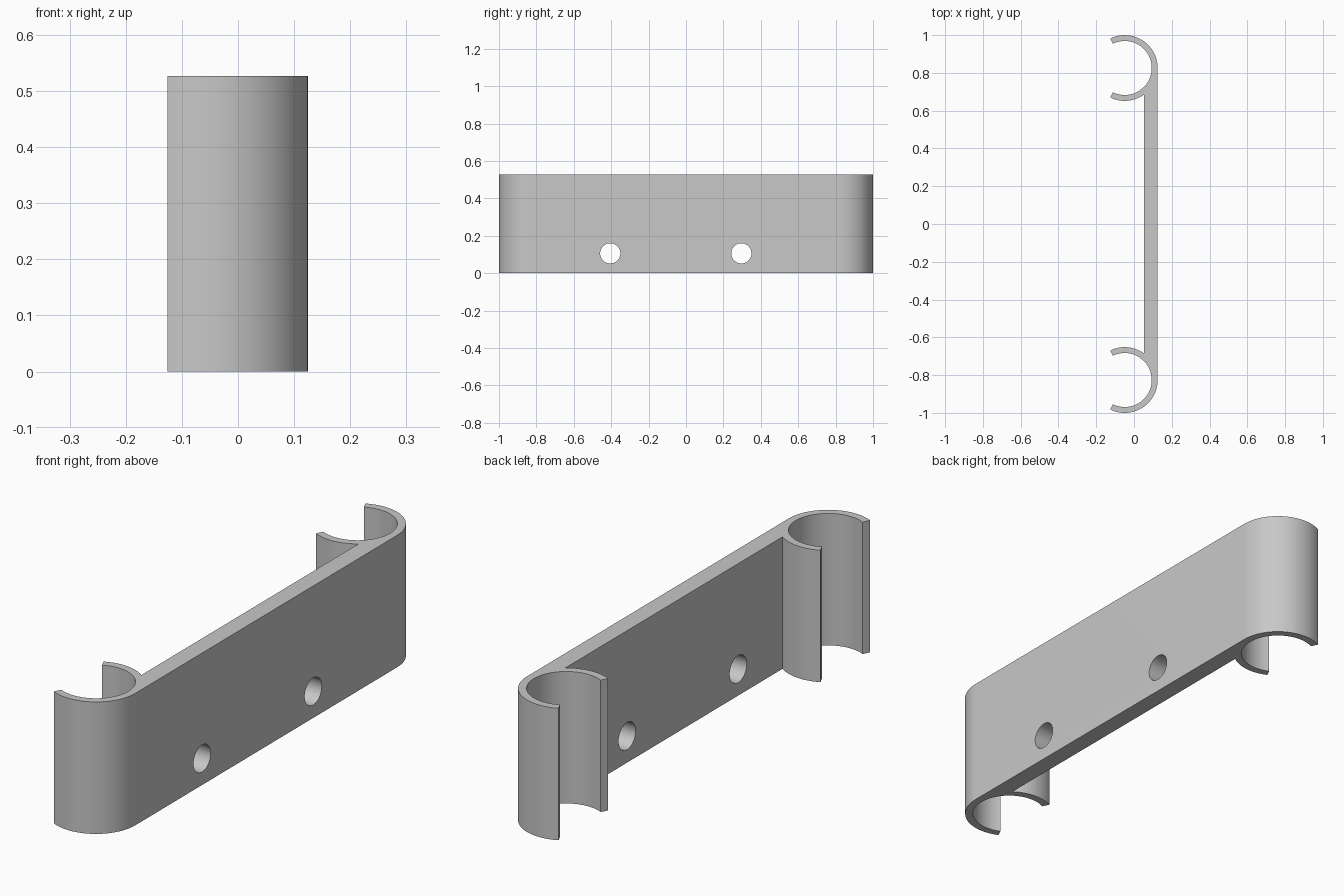
import bpy
import bmesh
from math import cos, sin, acos, radians
from mathutils import Matrix

cube = bpy.data.objects.get("Cube")
if cube:
    bpy.data.objects.remove(cube, do_unlink=True)

HEIGHT = 0.527
OUTER, INNER = 0.174, 0.143          # clip radii
CX, CY = -0.049, 0.826               # clip centre
PLATE_BACK = 0.053                   # inner face of the plate
TIP = radians(116)                   # half opening sweep of each clip
JOIN = acos((PLATE_BACK - CX) / OUTER)


def arc(side, radius, start, end, steps):
    """Points on one clip, side is +1 or -1 along y."""
    angles = [start + (end - start) * i / steps for i in range(steps + 1)]
    return [(CX + radius * cos(a), side * CY + radius * sin(a)) for a in angles]


# Outline of bracket seen from above: two C clips joined by a plate
outline = (arc(1, OUTER, TIP, 0, 32) + arc(-1, OUTER, 0, -TIP, 32)
           + arc(-1, INNER, -TIP, TIP, 64) + arc(-1, OUTER, TIP, JOIN, 18)
           + arc(1, OUTER, -JOIN, -TIP, 18) + arc(1, INNER, -TIP, TIP, 64))

bm = bmesh.new()
base = bm.faces.new([bm.verts.new((x, y, 0)) for x, y in outline])
extruded = bmesh.ops.extrude_face_region(bm, geom=[base])["geom"]
bmesh.ops.translate(bm, vec=(0, 0, HEIGHT),
                    verts=[v for v in extruded if isinstance(v, bmesh.types.BMVert)])
bmesh.ops.recalc_face_normals(bm, faces=bm.faces)
mesh = bpy.data.meshes.new("clip_bracket")
bm.to_mesh(mesh)
bm.free()
bracket = bpy.data.objects.new("clip_bracket", mesh)
bpy.context.collection.objects.link(bracket)

# Plain grey material
grey = bpy.data.materials.new("plain_grey")
grey.use_nodes = True
colour = (0.58, 0.58, 0.58, 1)
grey.diffuse_color = colour
grey.node_tree.nodes["Principled BSDF"].inputs["Base Color"].default_value = colour
mesh.materials.append(grey)

# Two screw holes through the plate
bm = bmesh.new()
for y in (-0.405, 0.296):
    place = Matrix.Translation((0.09, y, 0.106)) @ Matrix.Rotation(radians(90), 4, "Y")
    bmesh.ops.create_cone(bm, cap_ends=True, segments=48, radius1=0.054,
                          radius2=0.054, depth=0.2, matrix=place)
cut_mesh = bpy.data.meshes.new("hole_cutter")
bm.to_mesh(cut_mesh)
bm.free()
cut_mesh.materials.append(grey)
cutter = bpy.data.objects.new("hole_cutter", cut_mesh)
cutter.hide_render = True
bpy.context.collection.objects.link(cutter)

holes = bracket.modifiers.new("screw_holes", "BOOLEAN")
holes.operation = "DIFFERENCE"
holes.solver = "EXACT"
holes.object = cutter

bpy.ops.object.select_all(action="DESELECT")
bracket.select_set(True)
bpy.context.view_layer.objects.active = bracket
bpy.ops.object.modifier_apply(modifier=holes.name)
bpy.data.objects.remove(cutter, do_unlink=True)
bpy.ops.object.shade_smooth_by_angle(angle=radians(30))
